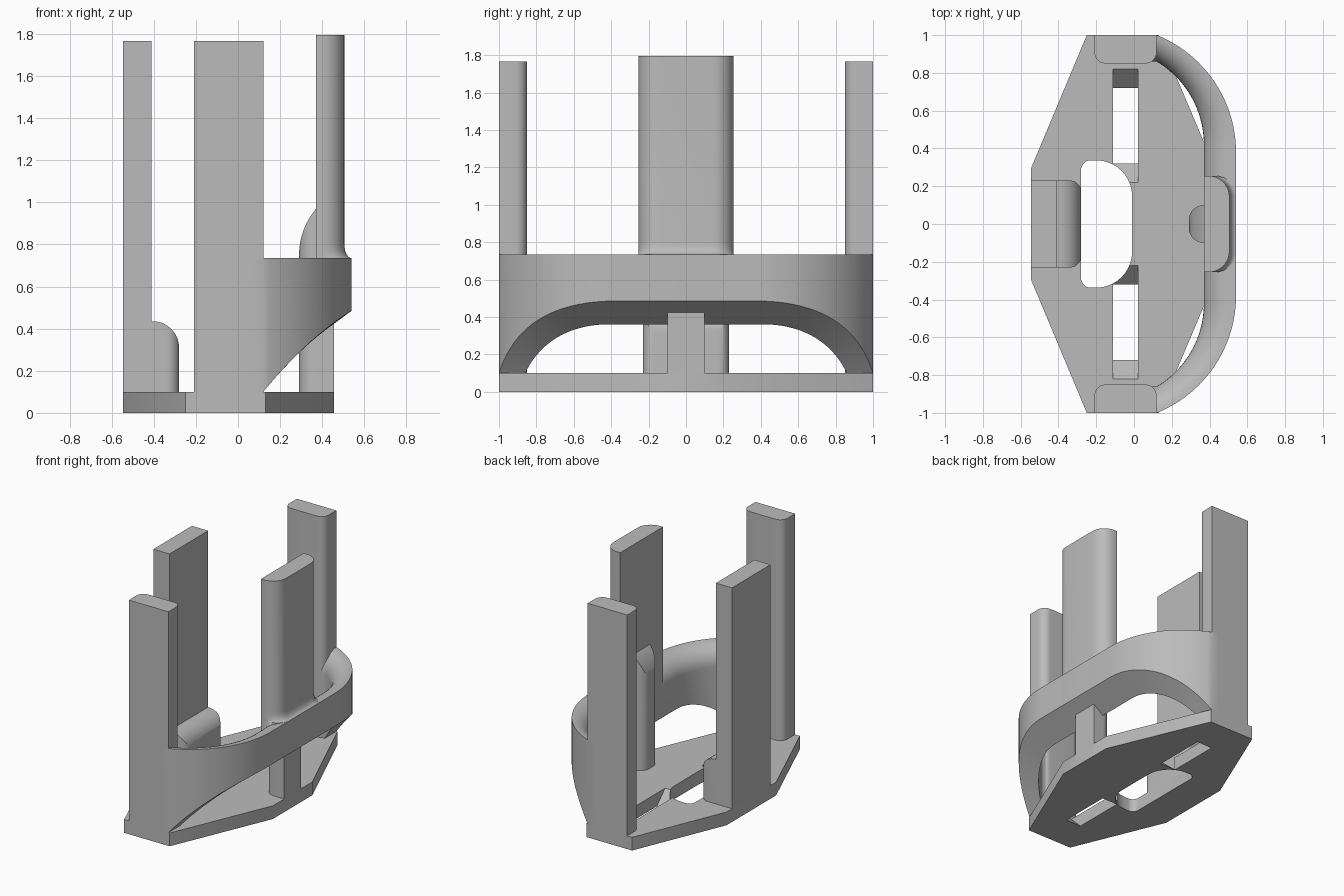
import bpy, bmesh, math
from mathutils import Vector

cube = bpy.data.objects.get("Cube")
if cube:
    bpy.data.objects.remove(cube, do_unlink=True)

GREY = (0.5, 0.5, 0.5, 1.0)
mat = bpy.data.materials.new("plain grey")
mat.use_nodes = True
mat.diffuse_color = GREY
mat.node_tree.nodes["Principled BSDF"].inputs["Base Color"].default_value = GREY


def finish(name, bm):
    """Turn a bmesh into a smooth-by-angle grey object."""
    bmesh.ops.recalc_face_normals(bm, faces=bm.faces[:])
    me = bpy.data.meshes.new(name)
    bm.to_mesh(me)
    bm.free()
    ob = bpy.data.objects.new(name, me)
    bpy.context.collection.objects.link(ob)
    me.materials.append(mat)
    return ob


def loft(name, rings, closed=False):
    """Skin a list of equal-length rings; cap the two ends."""
    bm = bmesh.new()
    vs = [[bm.verts.new(p) for p in ring] for ring in rings]
    n = len(vs[0])
    for a, b in zip(vs, vs[1:]):
        for i in range(n):
            j = (i + 1) % n
            bm.faces.new((a[i], a[j], b[j], b[i]))
    bm.faces.new(vs[0])
    bm.faces.new(vs[-1])
    return finish(name, bm)


PLACE = {"x": lambda u, v, t: (t, u, v),
         "y": lambda u, v, t: (u, t, v),
         "z": lambda u, v, t: (u, v, t)}


def prism(name, pts, lo, hi, axis="z"):
    return loft(name, [[PLACE[axis](u, v, t) for u, v in pts] for t in (lo, hi)])


def rounded(corners, steps=10):
    """Polygon from (x, y, radius) right-angle corners."""
    out = []
    for i, (x, y, r) in enumerate(corners):
        p = Vector((x, y))
        if r == 0:
            out.append((x, y))
            continue
        a = (Vector(corners[i - 1][:2]) - p).normalized() * r
        b = (Vector(corners[(i + 1) % len(corners)][:2]) - p).normalized() * r
        for k in range(steps + 1):
            t = math.pi / 2 * k / steps
            out.append(tuple(p + a * (1 - math.sin(t)) + b * (1 - math.cos(t))))
    return out


def arc(cx, cy, r, a0, a1, steps):
    return [(cx + r * math.cos(a0 + (a1 - a0) * k / steps),
             cy + r * math.sin(a0 + (a1 - a0) * k / steps)) for k in range(steps + 1)]


def boolean(ob, cutter, op):
    cutter.hide_render = True
    m = ob.modifiers.new("cut", "BOOLEAN")
    m.operation, m.solver, m.object = op, "EXACT", cutter
    bpy.context.view_layer.objects.active = ob
    bpy.ops.object.modifier_apply(modifier=m.name)
    bpy.data.objects.remove(cutter, do_unlink=True)


# Base plate with a central opening and two countersunk slots
half = [(-0.545, 0.295), (-0.25, 1), (0.13, 1), (0.455, 0.235)]
base = prism("base_plate", half + [(x, -y) for x, y in reversed(half)], 0, 0.1)
opening = rounded([(-0.28, -0.337, 0.05), (-0.01, -0.337, 0.19),
                   (-0.01, 0.337, 0.19), (-0.28, 0.337, 0.05)])
boolean(base, prism("opening_cutter", opening, -0.05, 0.15), "DIFFERENCE")
for s in (-1, 1):
    slot = [(s * 0.33, -0.01), (s * 0.71, -0.01), (s * 0.83, 0.11), (s * 0.21, 0.11)]
    boolean(base, prism("slot_cutter", slot, -0.11, 0.02, "x"), "DIFFERENCE")

# Front and back posts, rounded on the inner corners
for name, s in (("front_post", -1), ("back_post", 1)):
    prism(name, rounded([(-0.21, s, 0), (0.12, s, 0),
                         (0.12, s * 0.85, 0.06), (-0.21, s * 0.85, 0.06)]), 0.0, 1.765)

# Flat post on the -x side
prism("right_post", [(-0.545, -0.23), (-0.41, -0.23), (-0.41, 0.23), (-0.545, 0.23)], 0, 1.765)

# Low rounded stop against that post
stop = prism("right_stop", rounded([(-0.45, -0.23, 0), (-0.28, -0.23, 0.06),
                                    (-0.28, 0.23, 0.06), (-0.45, 0.23, 0)]), 0.05, 0.6)
side = [(-0.5, 0.0), (-0.28, 0.0)] + arc(-0.405, 0.31, 0.125, 0, math.pi / 2, 14) + [(-0.5, 0.435)]
boolean(stop, prism("stop_cutter", side, -0.4, 0.4, "y"), "INTERSECT")

# Tall bullet-shaped rib on the +x side
rib = prism("left_rib", rounded([(0.455, -0.1, 0), (0.29, -0.1, 0.08),
                                 (0.29, 0.1, 0.08), (0.455, 0.1, 0)]), 0.05, 1.2)
top = math.pi - math.asin(0.22 / 0.34)
side = [(0.5, 0.44), (0.5, 0.0), (0.29, 0.0)] + arc(0.63, 0.75, 0.34, math.pi, top, 12) \
    + [(0.44, 0.97), (0.44, 0.44)]
boolean(rib, prism("rib_cutter", side, -0.3, 0.3, "y"), "INTERSECT")


# Curved band joining the front and back posts, rounded over on its inner top
def underside(x):
    """Height of the arched lower edge of the band."""
    t = max(0.0, x - 0.12)
    return 0.1 + 1.22 * t - 0.72 * t * t


def end_arc(cx, cy, r, x_start, steps=24):
    return arc(cx, cy, r, math.acos((x_start - cx) / r), 0, steps)


outer = [(0.06, 1.0)] + end_arc(-0.128, 0.38, 0.668, 0.12)
inner = [(0.06, 0.86)] + end_arc(-0.142, 0.42, 0.512, 0.12)
outer += [(x, -y) for x, y in reversed(outer)]
inner += [(x, -y) for x, y in reversed(inner)]
rings = []
for (ox, oy), (ix, iy) in zip(outer, inner):
    ring = [(ox, oy, underside(ox))]
    for k in range(11):
        a = math.pi / 2 * k / 10
        f = math.sin(a)
        ring.append((ox + (ix - ox) * f, oy + (iy - oy) * f, 0.585 + 0.15 * math.cos(a)))
    ring.append((ix, iy, underside(ix)))
    rings.append(ring)
loft("curved_band", rings)

# Post rising from the band, flaring outward where they meet
rings = []
levels = [(0.5, 0.0), (0.734, 0.0)]
levels = [(0.5, 0.035), (0.735, 0.035)]
for k in range(1, 7):
    a = math.pi / 2 * k / 6
    levels.append((0.735 + 0.065 * (1 - math.cos(a)), 0.035 * (1 - math.sin(a))))
levels.append((1.795, 0.0))
for z, flare in levels:
    x = 0.505 + flare
    outline = rounded([(0.37, -0.255, 0), (x, -0.255, 0.11), (x, 0.255, 0.11), (0.37, 0.255, 0)])
    rings.append([(px, py, z) for px, py in outline])
loft("left_post", rings)

# Smooth shading with crisp edges
for ob in bpy.context.collection.objects:
    if ob.type == "MESH" and mat.name in ob.data.materials:
        bpy.ops.object.select_all(action="DESELECT")
        ob.select_set(True)
        bpy.context.view_layer.objects.active = ob
        bpy.ops.object.shade_smooth_by_angle(angle=math.radians(30))
